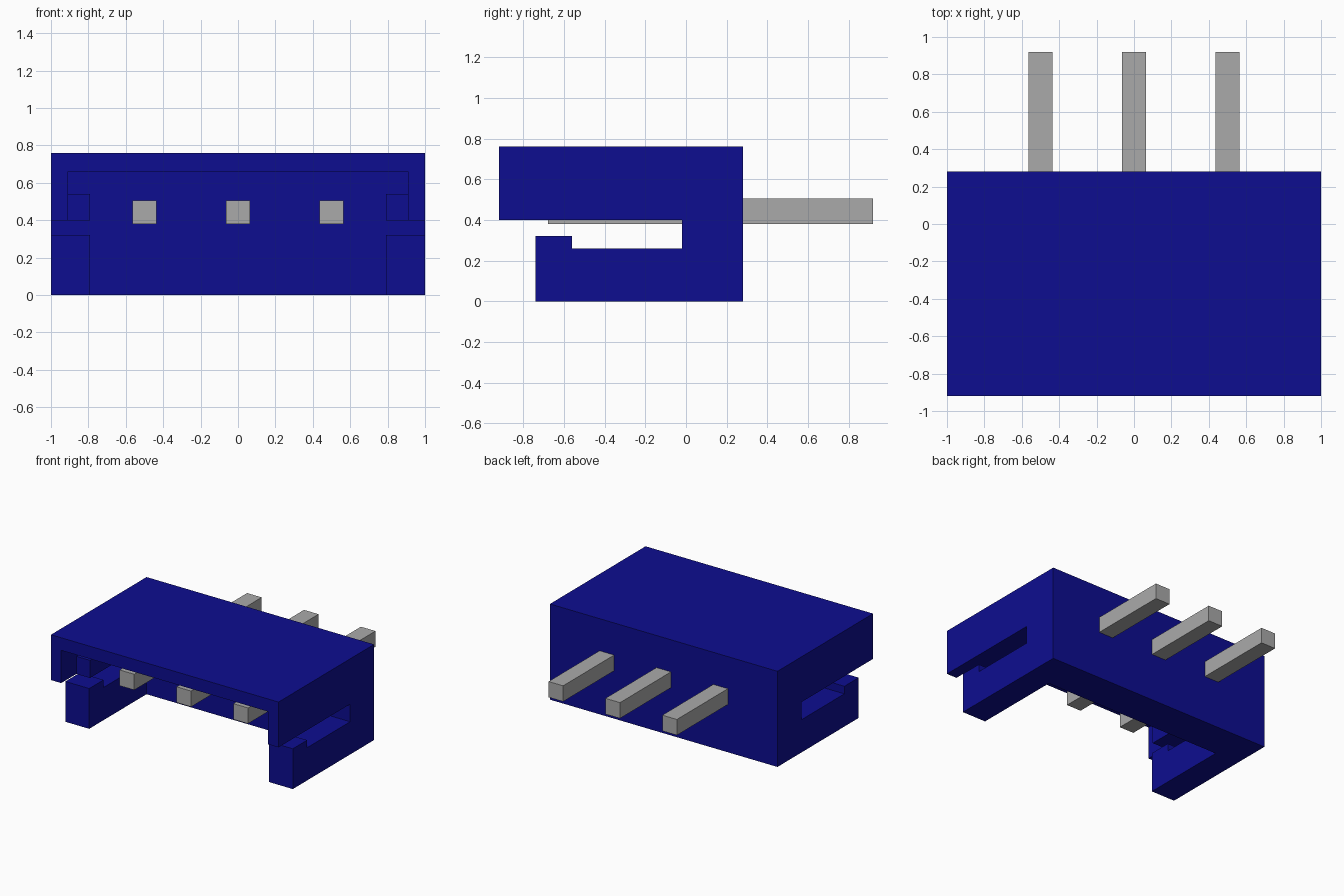
import bpy, bmesh

if "Cube" in bpy.data.objects:
    bpy.data.objects.remove(bpy.data.objects["Cube"], do_unlink=True)


def material(name, rgb):
    m = bpy.data.materials.new(name)
    m.use_nodes = True
    m.diffuse_color = (*rgb, 1)
    m.node_tree.nodes["Principled BSDF"].inputs["Base Color"].default_value = (*rgb, 1)
    return m


def prism(name, profile, x0, x1, mat):
    """Extrude a (y, z) outline along x."""
    bm = bmesh.new()
    face = bm.faces.new([bm.verts.new((x0, y, z)) for y, z in profile])
    ext = bmesh.ops.extrude_face_region(bm, geom=[face])
    verts = [g for g in ext["geom"] if isinstance(g, bmesh.types.BMVert)]
    bmesh.ops.translate(bm, verts=verts, vec=(x1 - x0, 0, 0))
    bmesh.ops.recalc_face_normals(bm, faces=bm.faces)
    me = bpy.data.meshes.new(name)
    bm.to_mesh(me)
    bm.free()
    me.materials.append(mat)
    ob = bpy.data.objects.new(name, me)
    bpy.context.collection.objects.link(ob)
    return ob


def box(name, x0, x1, y0, y1, z0, z1, mat):
    return prism(name, [(y0, z0), (y1, z0), (y1, z1), (y0, z1)], x0, x1, mat)


def cut(target, cutter):
    cutter.hide_render = True
    mod = target.modifiers.new("Cut", "BOOLEAN")
    mod.operation, mod.solver, mod.object = "DIFFERENCE", "EXACT", cutter
    bpy.ops.object.select_all(action="DESELECT")
    bpy.context.view_layer.objects.active = target
    target.select_set(True)
    bpy.ops.object.modifier_apply(modifier=mod.name)
    bpy.data.objects.remove(cutter, do_unlink=True)


blue = material("Blue plastic", (0.004, 0.004, 0.28))
grey = material("Grey metal", (0.4, 0.4, 0.4))

# Housing: hooked side outline with a slot, extruded over the full width
outline = [(-0.74, 0), (0.28, 0), (0.28, 0.76), (-0.92, 0.76), (-0.92, 0.40),
           (-0.02, 0.40), (-0.02, 0.26), (-0.56, 0.26), (-0.56, 0.32), (-0.74, 0.32)]
housing = prism("housing", outline, -1, 1, blue)

# Main opening between the arms, up to the roof
cut(housing, box("opening_cutter", -0.79, 0.79, -1.1, -0.02, -0.1, 0.66, blue))
# Wider space above the inner side ribs, and in front of them
wide = [(-1.1, 0.36), (-0.73, 0.36), (-0.73, 0.54), (-0.02, 0.54), (-0.02, 0.66), (-1.1, 0.66)]
cut(housing, prism("rib_cutter", wide, -0.91, 0.91, blue))

# Square contact pins through the back wall
for side, x in (("right", -0.5), ("middle", 0), ("left", 0.5)):
    box(f"{side}_pin", x - 0.064, x + 0.064, -0.68, 0.92, 0.38, 0.505, grey)
